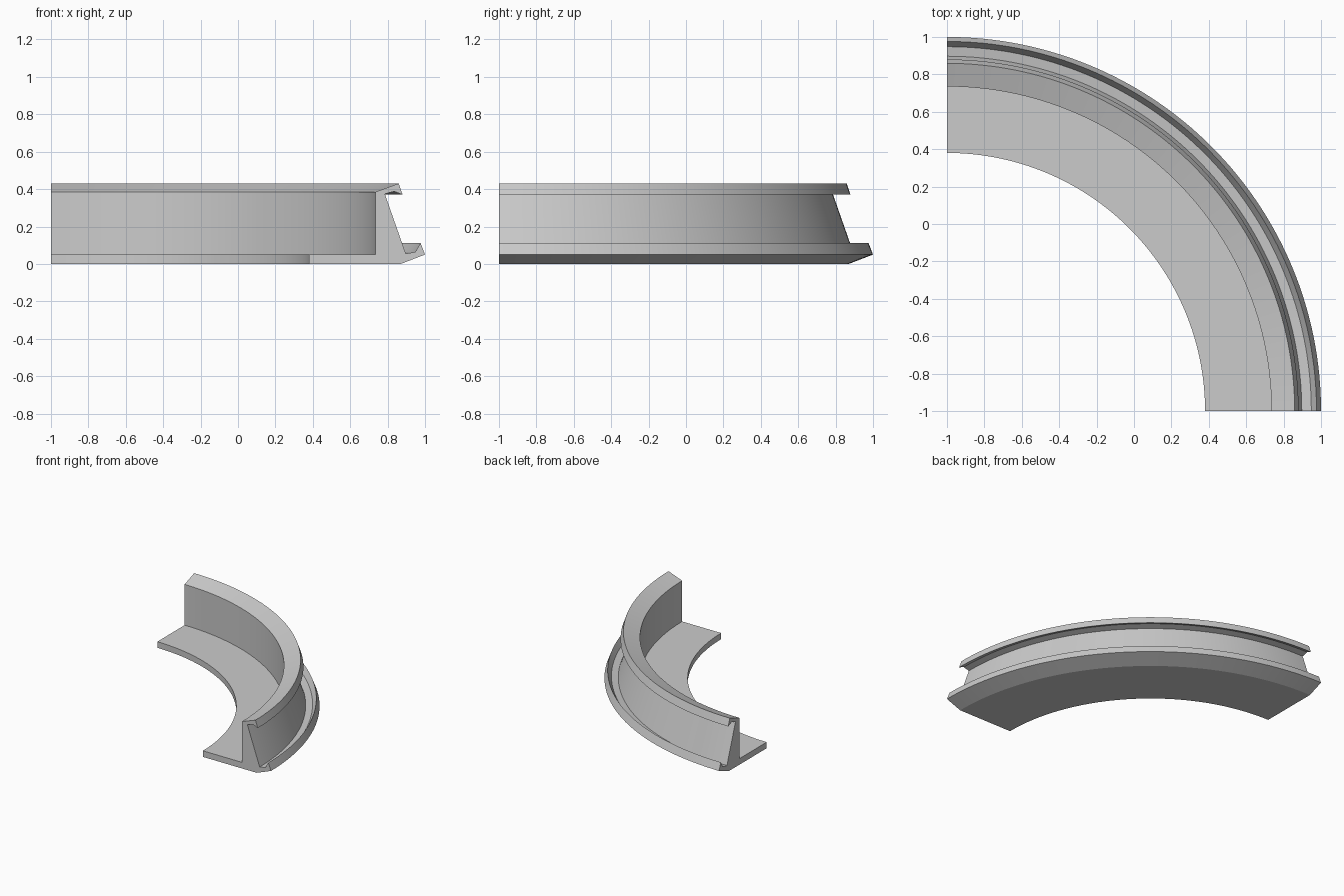
import bpy, bmesh, math
from mathutils import Vector

cube = bpy.data.objects.get("Cube")
if cube:
    bpy.data.objects.remove(cube, do_unlink=True)

grey = bpy.data.materials.new("plain grey")
grey.use_nodes = True
colour = (0.6, 0.6, 0.6, 1)
grey.diffuse_color = colour
grey.node_tree.nodes["Principled BSDF"].inputs["Base Color"].default_value = colour

# Cross-section as (radius, height)
section = [
    (1.38, 0), (1.87, 0),                       # underside
    (2.0, 0.05), (1.976, 0.112),                # lower lip, outside
    (1.948, 0.064), (1.897, 0.055),             # lower groove
    (1.785, 0.374), (1.835, 0.388),             # sloping wall, upper groove
    (1.88, 0.37), (1.859, 0.43),                # upper lip
    (1.735, 0.385), (1.735, 0.05), (1.38, 0.05) # inner wall and floor flange
]

# Sweep the section through a quarter turn about one corner
centre = Vector((-1, -1, 0))
bm = bmesh.new()
verts = [bm.verts.new(centre + Vector((r, 0, z))) for r, z in section]
outline = [bm.edges.new((a, b)) for a, b in zip(verts, verts[1:] + verts[:1])]
bmesh.ops.spin(bm, geom=verts + outline, cent=centre, axis=(0, 0, 1),
               angle=math.pi / 2, steps=64, use_duplicate=False)

# Flat caps on both cut ends
bmesh.ops.edgeloop_fill(bm, edges=[e for e in bm.edges if e.is_boundary])
bmesh.ops.recalc_face_normals(bm, faces=bm.faces[:])

mesh = bpy.data.meshes.new("curved_rim_segment")
bm.to_mesh(mesh)
bm.free()
mesh.materials.append(grey)
rim = bpy.data.objects.new("curved_rim_segment", mesh)
bpy.context.collection.objects.link(rim)

# Smooth along the curve, sharp at profile edges
bpy.ops.object.select_all(action="DESELECT")
rim.select_set(True)
bpy.context.view_layer.objects.active = rim
bpy.ops.object.shade_smooth_by_angle(angle=math.radians(9))
